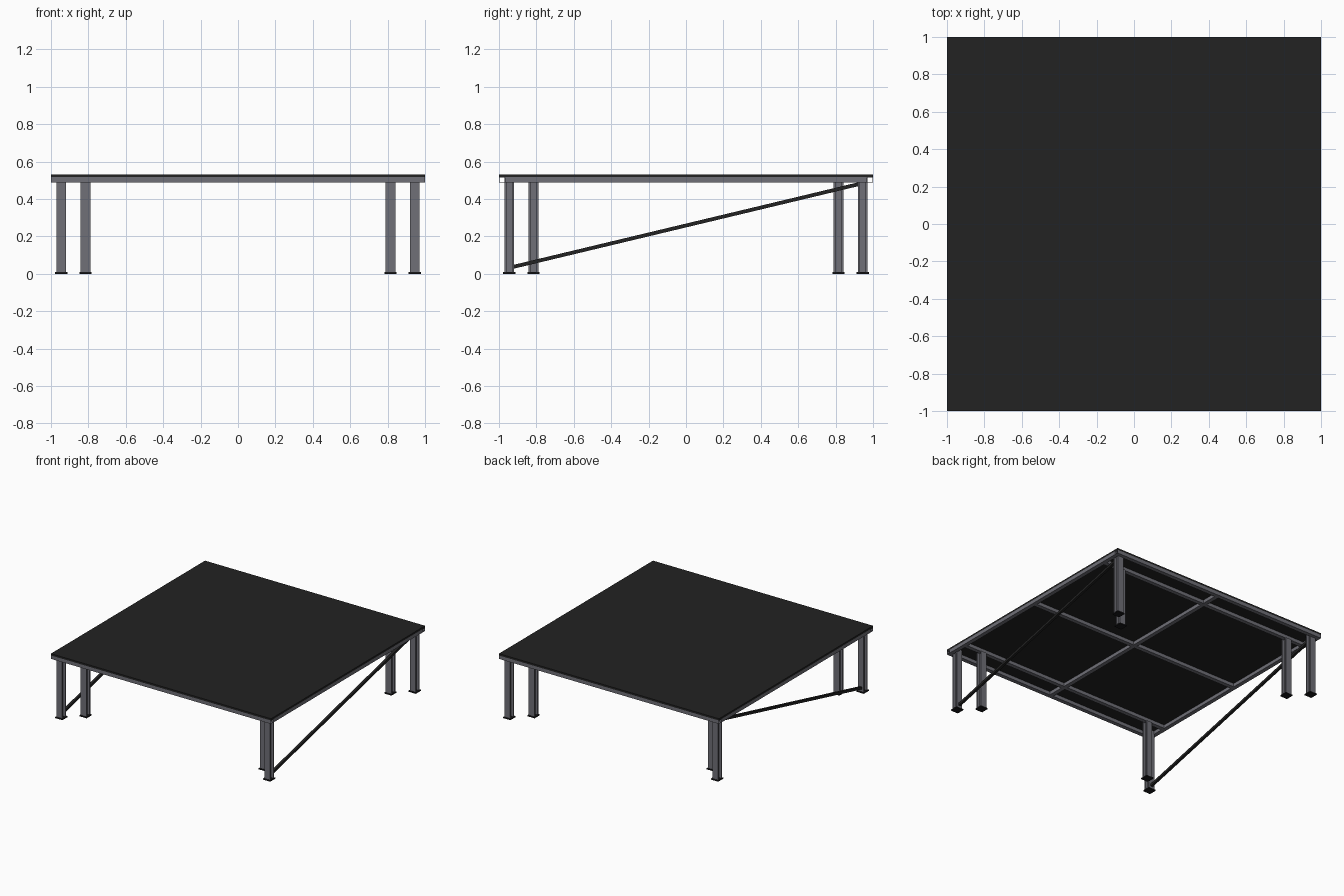
import bpy
import bmesh
from mathutils import Matrix, Vector

cube = bpy.data.objects.get("Cube")
if cube:
    bpy.data.objects.remove(cube, do_unlink=True)


def material(name, color):
    mat = bpy.data.materials.new(name)
    mat.use_nodes = True
    mat.diffuse_color = (*color, 1)
    shader = mat.node_tree.nodes["Principled BSDF"]
    shader.inputs["Base Color"].default_value = (*color, 1)
    shader.inputs["Roughness"].default_value = 0.6
    return mat


steel = material("grey steel", (0.16, 0.16, 0.185))
deck_black = material("deck black", (0.016, 0.016, 0.016))
foot_black = material("foot black", (0.009, 0.009, 0.01))


def finish(bm, name, mat):
    bmesh.ops.recalc_face_normals(bm, faces=bm.faces[:])
    mesh = bpy.data.meshes.new(name)
    bm.to_mesh(mesh)
    bm.free()
    mesh.materials.append(mat)
    obj = bpy.data.objects.new(name, mesh)
    bpy.context.collection.objects.link(obj)
    return obj


def box(name, center, size, mat):
    bm = bmesh.new()
    bmesh.ops.create_cube(bm, size=1, matrix=Matrix.Translation(center) @ Matrix.Diagonal((*size, 1)))
    return finish(bm, name, mat)


def bar(name, start, end, width, height, mat, wall=None):
    """Straight bar between two points; a wall makes it an open-ended tube."""
    start, end = Vector(start), Vector(end)
    along = (end - start).normalized()
    side = along.cross(Vector((0, 0, 1))).normalized()
    up = side.cross(along)
    bm = bmesh.new()

    def loops(inset):
        w, h = width / 2 - inset, height / 2 - inset
        corners = [side * w * i + up * h * j for i, j in ((-1, -1), (1, -1), (1, 1), (-1, 1))]
        return [[bm.verts.new(p + c) for c in corners] for p in (start, end)]

    def skin(a, b):
        for i in range(4):
            j = (i + 1) % 4
            bm.faces.new((a[i], a[j], b[j], b[i]))

    outer = loops(0)
    skin(*outer)
    if wall:
        inner = loops(wall)
        skin(*inner)
        skin(outer[0], inner[0])
        skin(outer[1], inner[1])
    else:
        bm.faces.new(outer[0])
        bm.faces.new(outer[1])
    return finish(bm, name, mat)


def h_post(name, x, y, bottom, top, width, flange, web):
    """Upright with an H cross-section, flanges to the front and back."""
    h, f, w = width / 2, width / 2 - flange, web / 2
    half = [(h, -h), (h, -f), (w, -f), (w, f), (h, f), (h, h)]
    outline = half + [(-a, -b) for a, b in half]
    bm = bmesh.new()
    face = bm.faces.new([bm.verts.new((x + a, y + b, bottom)) for a, b in outline])
    grown = bmesh.ops.extrude_face_region(bm, geom=[face])
    moved = [v for v in grown["geom"] if isinstance(v, bmesh.types.BMVert)]
    bmesh.ops.translate(bm, verts=moved, vec=(0, 0, top - bottom))
    return finish(bm, name, steel)


# Deck
DECK_Z, TOP_Z = 0.517, 0.532
box("deck", (0, 0, (DECK_Z + TOP_Z) / 2), (2, 2, TOP_Z - DECK_Z), deck_black)

# Hollow frame tubes
TUBE_W, TUBE_H, WALL = 0.034, 0.028, 0.002
TUBE_Z = DECK_Z - TUBE_H / 2
RIM = 1 - TUBE_W / 2
INNER = 1 - TUBE_W
OUTER_LEG, INNER_LEG = 0.945, 0.815


def tube(name, start, end):
    return bar(name, (*start, TUBE_Z), (*end, TUBE_Z), TUBE_W, TUBE_H, steel, WALL)


for s, label in ((-1, "front"), (1, "back")):
    tube(label + "_rim_beam", (-1, s * RIM), (1, s * RIM))
for s, label in ((-1, "right"), (1, "left")):
    tube(label + "_rim_beam", (s * RIM, -INNER), (s * RIM, INNER))

# Joists under the deck, with spacers along the centre line
rows = (-INNER_LEG, 0, INNER_LEG)
for y, label in zip(rows, ("front", "middle", "back")):
    tube(label + "_joist", (-INNER, y), (INNER, y))
stops = (-1 + TUBE_W / 2, *rows, 1 - TUBE_W / 2)
for a, b in zip(stops, stops[1:]):
    tube("centre_spacer", (0, a + TUBE_W / 2), (0, b - TUBE_W / 2))

# Legs in diagonal pairs at each corner, each on a base plate
FOOT_H = 0.009
for sx, side in ((-1, "right"), (1, "left")):
    for sy, end in ((-1, "front"), (1, "back")):
        for d, place in ((OUTER_LEG, "outer"), (INNER_LEG, "inner")):
            name = f"{end}_{side}_{place}"
            top = DECK_Z if place == "outer" else DECK_Z - TUBE_H
            h_post(name + "_leg", sx * d, sy * d, FOOT_H, top, 0.052, 0.01, 0.012)
            box(name + "_foot", (sx * d, sy * d, FOOT_H / 2), (0.066, 0.066, FOOT_H), foot_black)

    # Diagonal brace along each side, rising to the back
    bar(side + "_brace", (sx * OUTER_LEG, -0.925, 0.037), (sx * OUTER_LEG, 0.925, 0.48),
        0.02, 0.02, deck_black)
